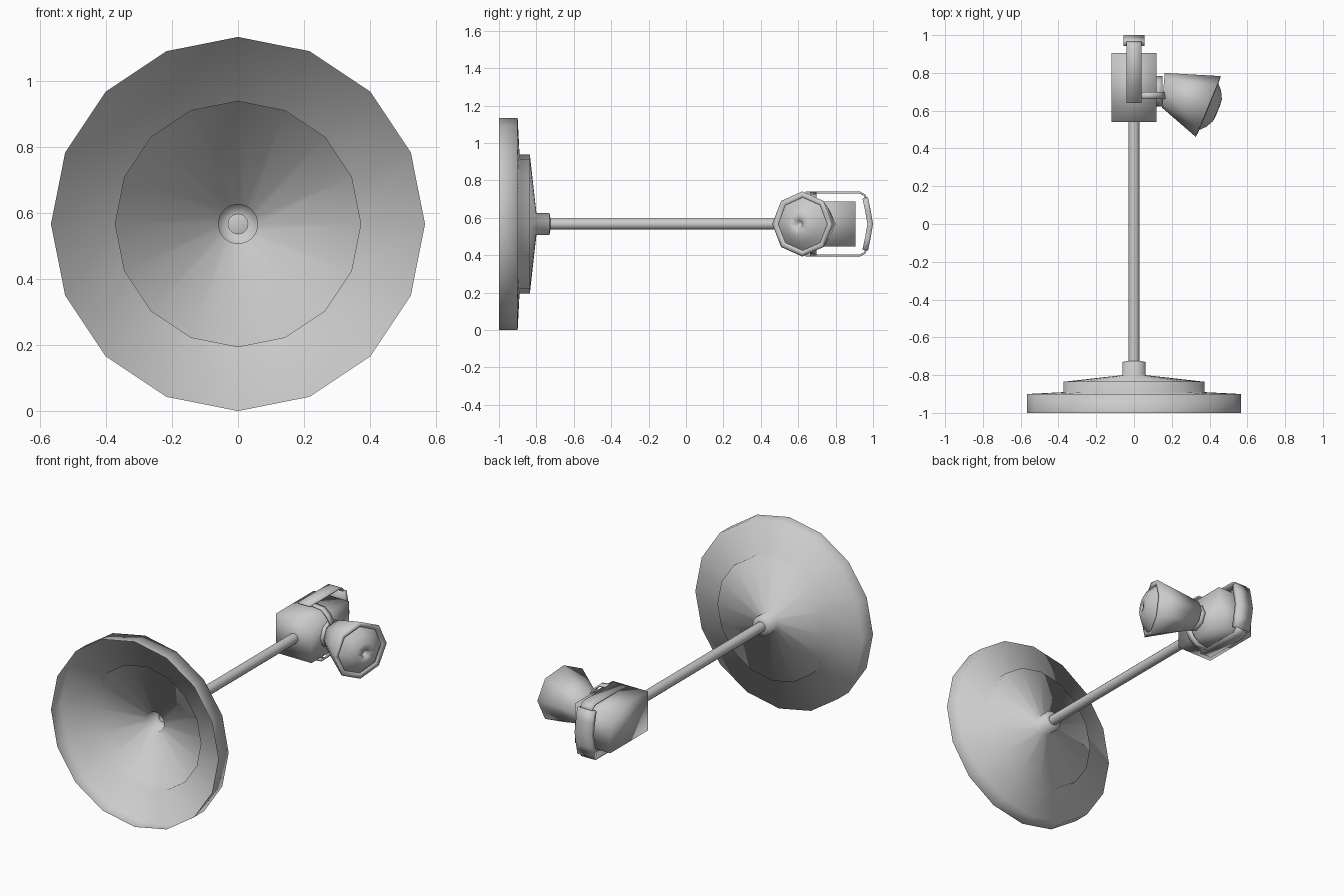
import bpy, bmesh, math
from mathutils import Vector

if "Cube" in bpy.data.objects:
    bpy.data.objects.remove(bpy.data.objects["Cube"])

ZC = 0.567  # height of the main axis
UP = Vector((0, 0, 1))


def finish(name, bm, thickness=None):
    """Make a fully smooth-shaded object, optionally thickened."""
    bmesh.ops.recalc_face_normals(bm, faces=bm.faces)
    for f in bm.faces:
        f.smooth = True
    me = bpy.data.meshes.new(name)
    bm.to_mesh(me)
    bm.free()
    ob = bpy.data.objects.new(name, me)
    bpy.context.collection.objects.link(ob)
    if thickness:
        mod = ob.modifiers.new("thickness", 'SOLIDIFY')
        mod.thickness = thickness
        mod.offset = 0
    return ob


def loft(name, rings, sides, cap_start=True, cap_end=True):
    """Join rings given as (centre, axis, radius)."""
    bm = bmesh.new()
    loops = []
    for c, axis, r in rings:
        a = Vector(axis).normalized()
        side = a.cross(UP)
        loops.append([bm.verts.new(Vector(c) + r * (math.cos(t) * UP + math.sin(t) * side))
                      for t in (2 * math.pi * i / sides for i in range(sides))])
    for p, q in zip(loops, loops[1:]):
        for i in range(sides):
            j = (i + 1) % sides
            bm.faces.new((p[i], p[j], q[j], q[i]))
    if cap_start:
        bm.faces.new(loops[0])
    if cap_end:
        bm.faces.new(loops[-1])
    return finish(name, bm)


def along_y(profile):
    return [((0, y, ZC), (0, 1, 0), r) for r, y in profile]


def ribbon(name, path, across, thickness):
    """Flat strip following a path, with half-width vector across."""
    bm = bmesh.new()
    w = Vector(across)
    rows = [(bm.verts.new(Vector(p) - w), bm.verts.new(Vector(p) + w)) for p in path]
    for a, b in zip(rows, rows[1:]):
        bm.faces.new((a[0], a[1], b[1], b[0]))
    return finish(name, bm, thickness)


# stepped base with collar, a hollow shell open underneath
loft("base", along_y([(0.567, -1), (0.567, -0.90), (0.372, -0.89), (0.372, -0.835),
                      (0.06, -0.80), (0.06, -0.73), (0.03, -0.725)]), 16, False, False)
loft("pole", along_y([(0.03, -0.725), (0.03, 0.56)]), 12, False, False)

# battery box
bm = bmesh.new()
bmesh.ops.create_cube(bm, size=1)
for v in bm.verts:
    v.co = Vector((v.co.x * 0.24, 0.7225 + v.co.y * 0.365, ZC + v.co.z * 0.24))
finish("box", bm)

# pivot between box and lamp head
loft("pivot", [((x, 0.703, ZC), (1, 0, 0), 0.08) for x in (0.11, 0.15)], 8)

# lamp head, tilted, with rim, domed lens and centre dimple
axis = Vector((0.925, -0.38, 0)).normalized()
mouth = Vector((0.393, 0.622, ZC))


def lamp_rings(profile):
    return [(mouth + axis * h, axis, r) for r, h in profile]


loft("lamp_head", [((0.155, 0.708, ZC), (1, -0.08, 0), 0.092)]
     + lamp_rings([(0.174, 0), (0.15, 0.003), (0.142, -0.006)]), 8, True, False)
loft("lens", lamp_rings([(0.142, -0.006), (0.105, 0.03), (0.062, 0.053),
                         (0.025, 0.056), (0.018, 0.03)]), 8, False, True)

# straps and yoke arms, above and below the box
for s, label in ((1, "upper"), (-1, "lower")):
    strap = [(0.64, 0.168), (0.93, 0.168), (0.955, 0.155), (0.965, 0.13)]
    ribbon(label + "_strap", [(0, y, ZC + s * h) for y, h in strap], (0.04, 0, 0), 0.01)
    yoke = [(0.03, 0.163), (0.10, 0.155), (0.135, 0.125), (0.168, 0.07)]
    ribbon(label + "_yoke", [(x, 0.68, ZC + s * h) for x, h in yoke], (0, 0.018, 0), 0.012)

# bowed carrying grip
ribbon("grip", [(0, 0.958, ZC + 0.14), (0, 0.972, ZC + 0.075), (0, 0.985, ZC),
                (0, 0.972, ZC - 0.075), (0, 0.958, ZC - 0.14)], (0.055, 0, 0), 0.03)
